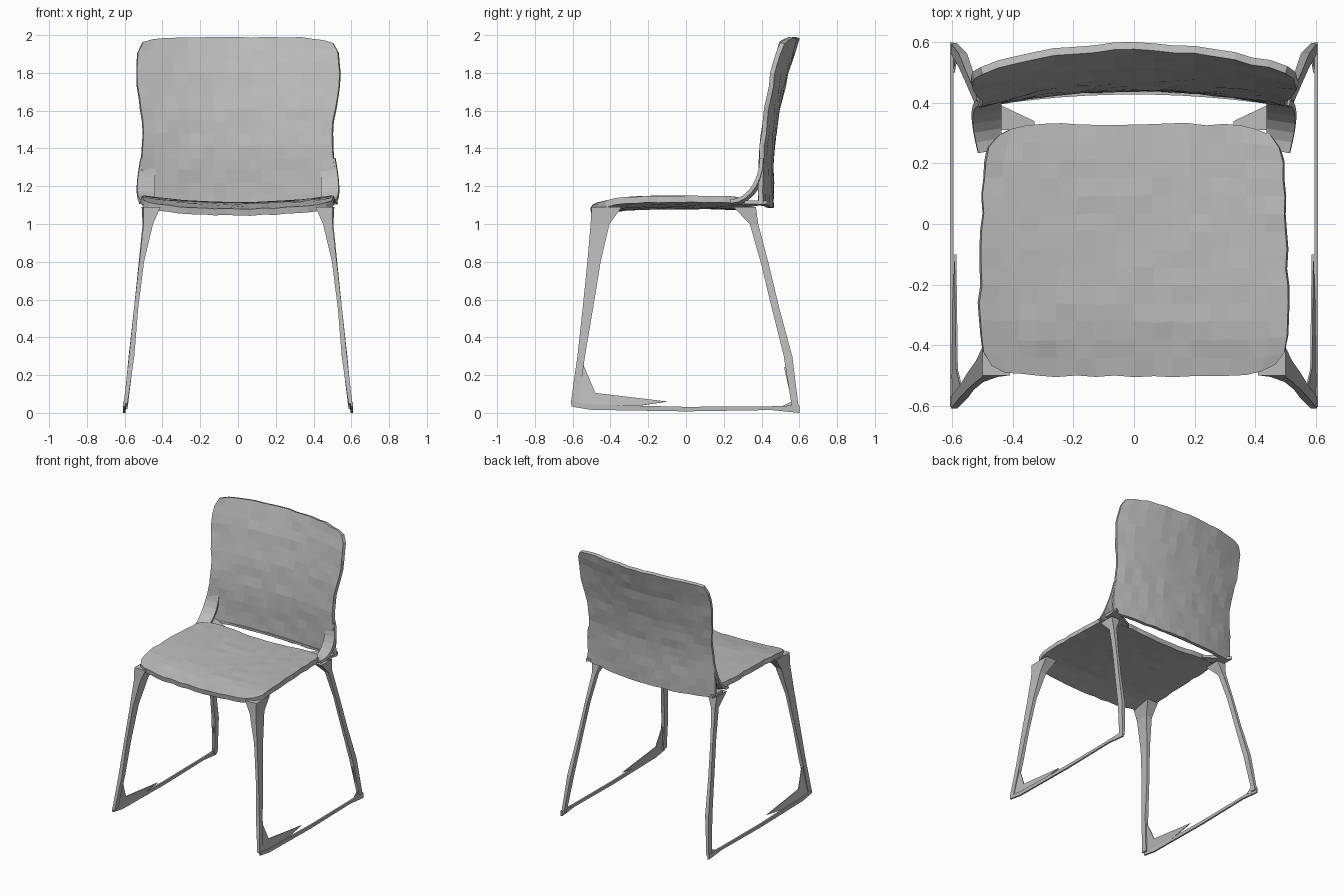
import bpy, bmesh, math, random
from mathutils import Vector

random.seed(4)

cube = bpy.data.objects.get("Cube")
if cube:
    bpy.data.objects.remove(cube, do_unlink=True)

grey = bpy.data.materials.new("light grey")
grey.use_nodes = True
colour = (0.5, 0.5, 0.5, 1)
grey.diffuse_color = colour
grey.node_tree.nodes["Principled BSDF"].inputs["Base Color"].default_value = colour


def finish(name, bm, thickness=0, mirror=False):
    bmesh.ops.recalc_face_normals(bm, faces=bm.faces)
    mesh = bpy.data.meshes.new(name)
    bm.to_mesh(mesh)
    bm.free()
    mesh.materials.append(grey)
    ob = bpy.data.objects.new(name, mesh)
    bpy.context.collection.objects.link(ob)
    if mirror:
        ob.modifiers.new("Mirror", "MIRROR")
    if thickness:
        shell = ob.modifiers.new("Shell", "SOLIDIFY")
        shell.thickness = thickness
        shell.offset = 0
    return ob


def sheet(name, nu, nv, shape, thickness, mirror=False):
    """Bend a grid (u, v from -1 to 1) into a thin shell."""
    bm = bmesh.new()
    bmesh.ops.create_grid(bm, x_segments=nu, y_segments=nv, size=1)
    for v in bm.verts:
        v.co = Vector(shape(v.co.x, v.co.y))
    return finish(name, bm, thickness, mirror)


def loft(name, rings):
    """Skin a row of four-sided rings and mirror it to the other side."""
    bm = bmesh.new()
    rows = [[bm.verts.new(p) for p in ring] for ring in rings]
    for a, b in zip(rows, rows[1:]):
        for i in range(4):
            j = (i + 1) % 4
            bm.faces.new((a[i], a[j], b[j], b[i]))
    bm.faces.new(rows[0])
    bm.faces.new(rows[-1])
    return finish(name, bm, 0, True)


def lerp_profile(points, t):
    for (t0, a), (t1, b) in zip(points, points[1:]):
        if t <= t1:
            return a + (b - a) * (t - t0) / (t1 - t0)
    return points[-1][1]


def rounded(u, v, corner):
    """Pull the corners of the square in to round them."""
    return (u * (1 - corner * abs(u) ** 3 * abs(v) ** 7),
            v * (1 - corner * abs(v) ** 3 * abs(u) ** 7))


def wobble(size):
    return random.uniform(-size, size)


# Dished seat with drooping front lip
def seat_shape(u, v):
    u, v = rounded(u, v, 0.09)
    x = u * (0.505 - 0.012 * v)
    y = -0.085 + 0.415 * v
    z = 1.082 + 0.035 * u * u + 0.015 * (1 - (y / 0.5) ** 2)
    z -= 0.02 * max(0, -v - 0.6) / 0.4
    return x + wobble(0.004), y + wobble(0.004), z + wobble(0.003)


sheet("seat", 16, 14, seat_shape, 0.035)

# Curved backrest
BACK_Y = [(1.1, 0.45), (1.4, 0.455), (1.6, 0.485), (1.8, 0.53), (2.0, 0.59)]
HALF_W = [(1.1, 0.525), (1.2, 0.52), (1.5, 0.5), (1.75, 0.54), (2.0, 0.535)]


def back_shape(u, v):
    top = max(0, v)
    u, w = rounded(u, v, 0.06 * top)
    z = 1.545 + 0.44 * w
    z += 0.02 * (1 - u * u) * min(0, v)
    x = u * lerp_profile(HALF_W, z)
    y = lerp_profile(BACK_Y, z) - (0.055 + 0.025 * top) * u * u
    return x + wobble(0.004), y + wobble(0.004), z + wobble(0.004)


sheet("backrest", 16, 14, back_shape, 0.025)


# Curved webs joining seat corners to backrest edges
def web_shape(u, v):
    a = (v + 1) * math.pi / 4
    s, c = math.sin(a), math.cos(a)
    side = (u + 1) / 2
    x = 0.44 + 0.075 * side + 0.02 * side * math.sin(2 * a)
    y = 0.25 + 0.165 * s - 0.015 * side
    z = 1.11 + 0.23 * (1 - c) + 0.01 * side
    return x, y, z


sheet("corner_web", 3, 7, web_shape, 0.02, mirror=True)


# Floor of the corner, wider at the side than toward the gap
def corner_shape(u, v):
    side = (u + 1) / 2
    x = 0.33 + 0.19 * side
    y = 0.31 + (v + 1) / 2 * (0.03 + 0.09 * side)
    return x, y, 1.1 + 0.015 * side


sheet("corner_floor", 4, 3, corner_shape, 0.02, mirror=True)


# Thin legs: each station is height, centre x, centre y, width x, width y
def leg(name, stations):
    rings = []
    for z, x, y, wx, wy in stations:
        rings.append([(x + sx * wx / 2, y + sy * wy / 2, z)
                      for sx, sy in ((-1, -1), (1, -1), (1, 1), (-1, 1))])
    loft(name, rings)


leg("front_leg", [(1.09, 0.455, -0.42, 0.09, 0.16), (1.0, 0.475, -0.455, 0.05, 0.10),
                  (0.8, 0.51, -0.487, 0.025, 0.07), (0.55, 0.54, -0.52, 0.022, 0.055),
                  (0.3, 0.563, -0.555, 0.028, 0.04), (0.05, 0.595, -0.59, 0.02, 0.04)])
leg("rear_leg", [(1.09, 0.475, 0.31, 0.07, 0.12), (1.0, 0.49, 0.36, 0.03, 0.045),
                 (0.8, 0.515, 0.415, 0.02, 0.04), (0.55, 0.54, 0.475, 0.022, 0.04),
                 (0.3, 0.565, 0.54, 0.028, 0.045), (0.02, 0.595, 0.58, 0.02, 0.035)])

# Floor runner
loft("floor_runner", [[(0.602 + sx * 0.006, y, z + sz * h) for sx, sz in
                       ((-1, -1), (1, -1), (1, 1), (-1, 1))]
                      for y, z, h in ((-0.605, 0.045, 0.012), (-0.5, 0.03, 0.014),
                                      (0, 0.02, 0.012), (0.45, 0.025, 0.01),
                                      (0.6, 0.02, 0.02))])


# Flat gussets in the lower bends
def gusset(name, points):
    bm = bmesh.new()
    bm.faces.new([bm.verts.new(p) for p in points])
    finish(name, bm, 0.006, True)


gusset("front_gusset", [(0.6, -0.6, 0.05), (0.598, -0.3, 0.03), (0.59, -0.1, 0.06),
                        (0.585, -0.48, 0.105), (0.568, -0.55, 0.27)])
gusset("rear_gusset", [(0.602, 0.6, 0.0), (0.595, 0.5, 0.03), (0.585, 0.56, 0.06),
                       (0.57, 0.52, 0.24), (0.57, 0.55, 0.27)])

# Bowed rail under the gap between seat and backrest
def rail_shape(u, v):
    return 0.5 * u, 0.44 - 0.04 * u * u + 0.012 * v, 1.1 + 0.01 * u * u


sheet("rear_rail", 12, 1, rail_shape, 0.015)
